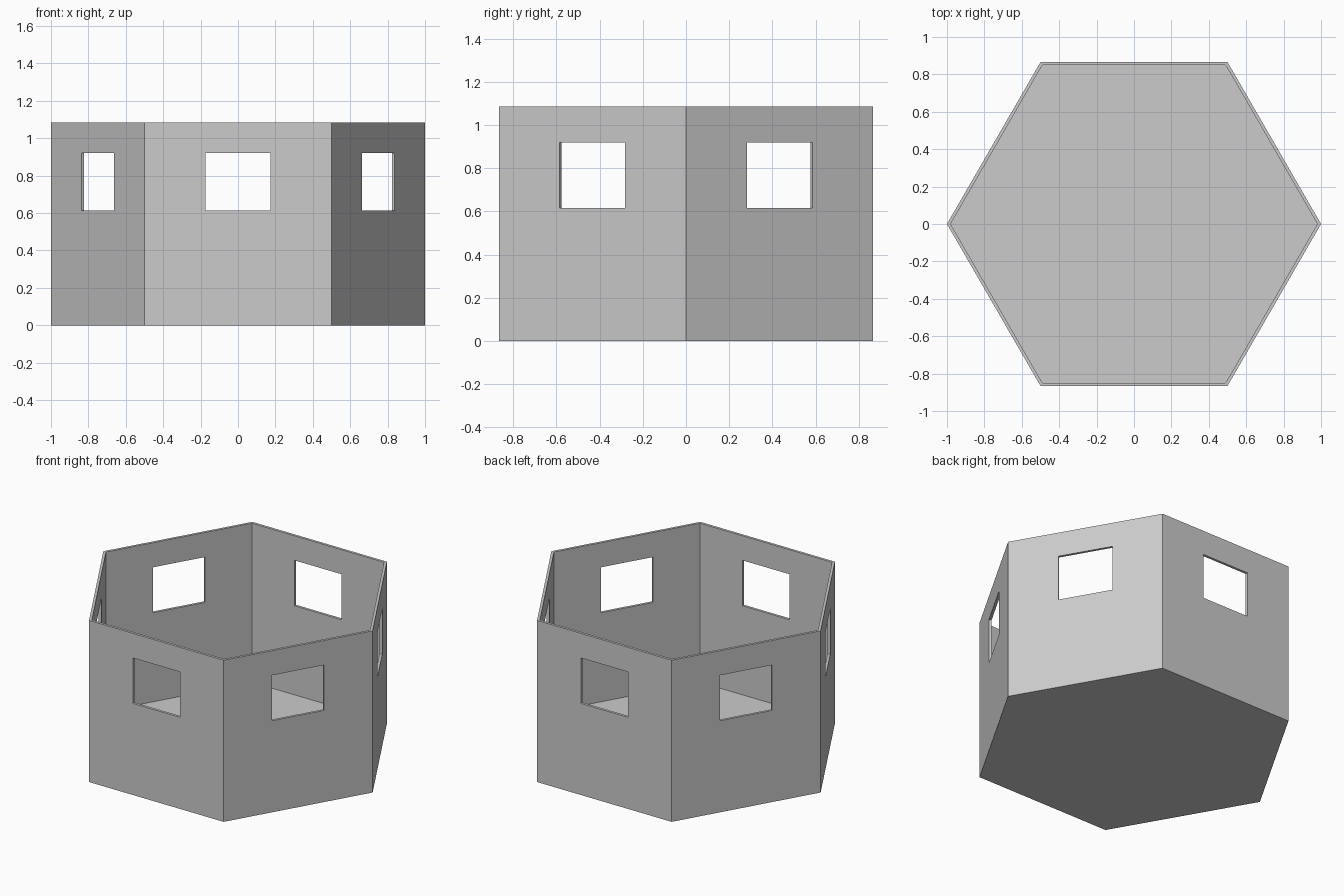
import bpy, bmesh, math
from mathutils import Vector

if "Cube" in bpy.data.objects:
    bpy.data.objects.remove(bpy.data.objects["Cube"])

HEIGHT, FLOOR, WALL = 1.085, 0.017, 0.017
SILL, HEAD, WIN = 0.615, 0.92, 0.175      # window bottom, top, half width
APOTHEM = math.sqrt(3) / 2
INNER_R = 1 - WALL / APOTHEM              # inner corner radius

grey = bpy.data.materials.new("light grey")
grey.diffuse_color = (0.6, 0.6, 0.6, 1)
grey.use_nodes = True
grey.node_tree.nodes["Principled BSDF"].inputs["Base Color"].default_value = grey.diffuse_color


def finish(bm, name):
    bmesh.ops.remove_doubles(bm, verts=bm.verts, dist=1e-5)
    bmesh.ops.recalc_face_normals(bm, faces=bm.faces)
    mesh = bpy.data.meshes.new(name)
    bm.to_mesh(mesh)
    bm.free()
    mesh.materials.append(grey)
    bpy.context.collection.objects.link(bpy.data.objects.new(name, mesh))


def add_side(bm, angle):
    """One wall panel with a window, mitred to its neighbours."""
    n = Vector((math.cos(angle), math.sin(angle), 0))
    t = Vector((-n.y, n.x, 0))

    def grid(dist, half, bottom):
        return [[bm.verts.new(n * dist + t * u + Vector((0, 0, z)))
                 for u in (-half, -WIN, WIN, half)]
                for z in (bottom, SILL, HEAD, HEIGHT)]

    out = grid(APOTHEM, 0.5, 0)
    inn = grid(APOTHEM - WALL, INNER_R / 2, FLOOR)
    # outer and inner skins, leaving the window open
    for r in range(3):
        for c in range(3):
            if (r, c) != (1, 1):
                for g in (out, inn):
                    bm.faces.new((g[r][c], g[r][c + 1], g[r + 1][c + 1], g[r + 1][c]))
    # window reveals
    ring = [(1, 1), (1, 2), (2, 2), (2, 1)]
    for (r0, c0), (r1, c1) in zip(ring, ring[1:] + ring[:1]):
        bm.faces.new((out[r0][c0], out[r1][c1], inn[r1][c1], inn[r0][c0]))
    # top rim
    for c in range(3):
        bm.faces.new((out[3][c], out[3][c + 1], inn[3][c + 1], inn[3][c]))
    return out[0][:3], inn[0][:3]


# Hexagonal room: six window walls closed by a floor slab
bm = bmesh.new()
under, floor = [], []
for i in range(6):
    o, f = add_side(bm, math.radians(30 + 60 * i))
    under += o
    floor += f
bm.faces.new(under)
bm.faces.new(floor)
finish(bm, "hexagonal_room_shell")
